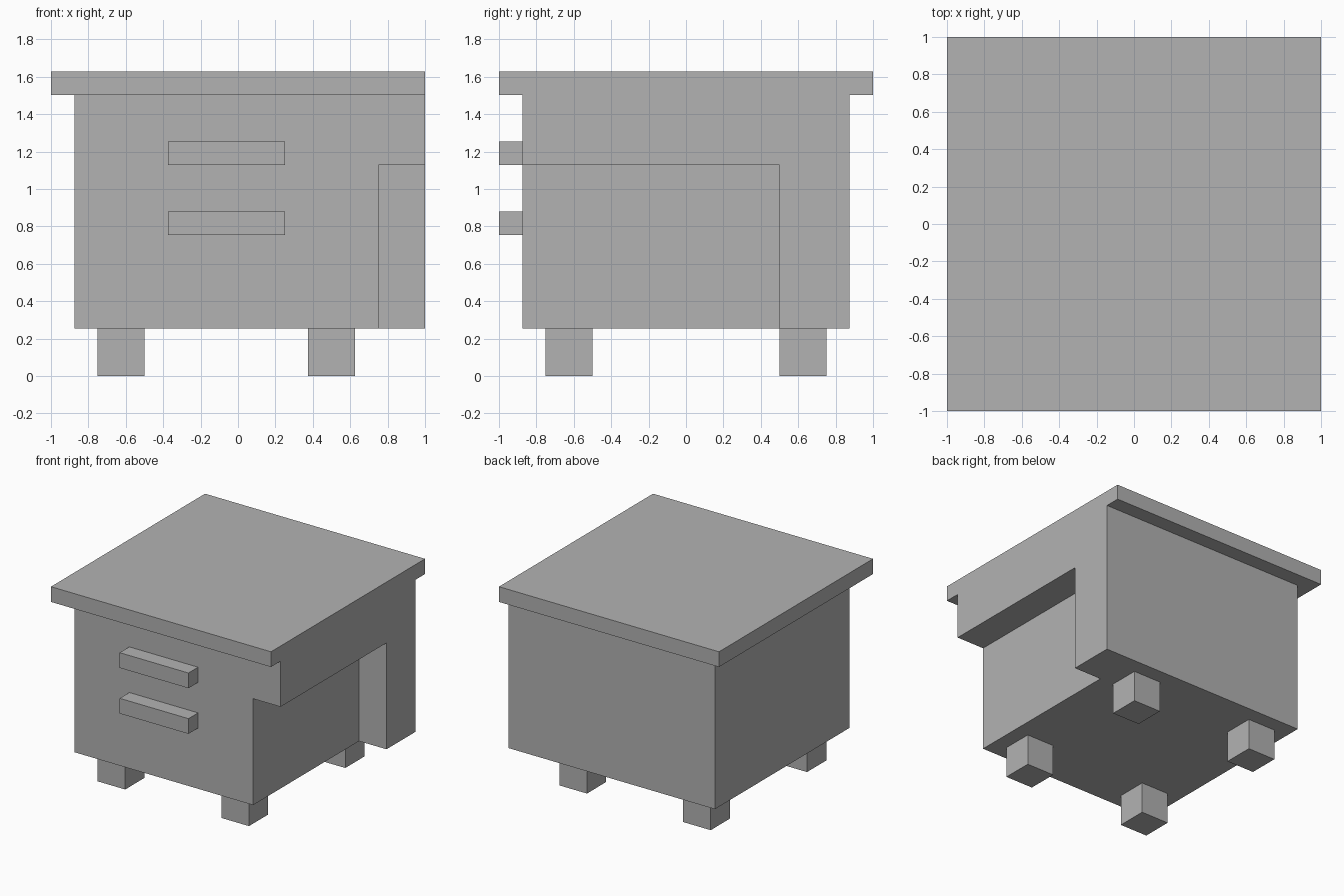
import bpy
from mathutils import Vector

cube = bpy.data.objects.get("Cube")
if cube:
    bpy.data.objects.remove(cube, do_unlink=True)

grey = bpy.data.materials.new("plain grey")
grey.use_nodes = True
colour = (0.448, 0.448, 0.448, 1)
grey.diffuse_color = colour
grey.node_tree.nodes["Principled BSDF"].inputs["Base Color"].default_value = colour


def box(name, low, high):
    """Box between two opposite corners."""
    low, high = Vector(low), Vector(high)
    bpy.ops.mesh.primitive_cube_add(size=1, location=(low + high) / 2)
    obj = bpy.context.object
    obj.name = name
    obj.scale = high - low
    bpy.ops.object.transform_apply(location=False, rotation=False, scale=True)
    obj.data.materials.append(grey)
    return obj


BASE, SHELF, TOP = 0.254, 1.503, 1.628

# Cabinet body, flush with the top on its left side
body = box("cabinet_body", (-0.875, -0.875, BASE), (1, 0.875, SHELF))

# Recess cut from the lower front left corner
cutter = box("recess_cutter", (0.75, -1.2, 0), (1.2, 0.5, 1.128))
cut = body.modifiers.new("recess", "BOOLEAN")
cut.operation = "DIFFERENCE"
cut.solver = "EXACT"
cut.object = cutter
bpy.context.view_layer.objects.active = body
bpy.ops.object.modifier_apply(modifier=cut.name)
bpy.data.objects.remove(cutter, do_unlink=True)

# Overhanging top
box("top_slab", (-1, -1, SHELF), (1, 1, TOP))

# Drawer handles
for label, z in (("lower", 0.753), ("upper", 1.128)):
    box(label + "_handle", (-0.375, -1, z), (0.25, -0.875, z + 0.125))

# Feet
for side, x in (("right", -0.75), ("left", 0.375)):
    for end, y in (("front", -0.75), ("back", 0.5)):
        box(f"{end}_{side}_foot", (x, y, 0), (x + 0.25, y + 0.25, BASE))
